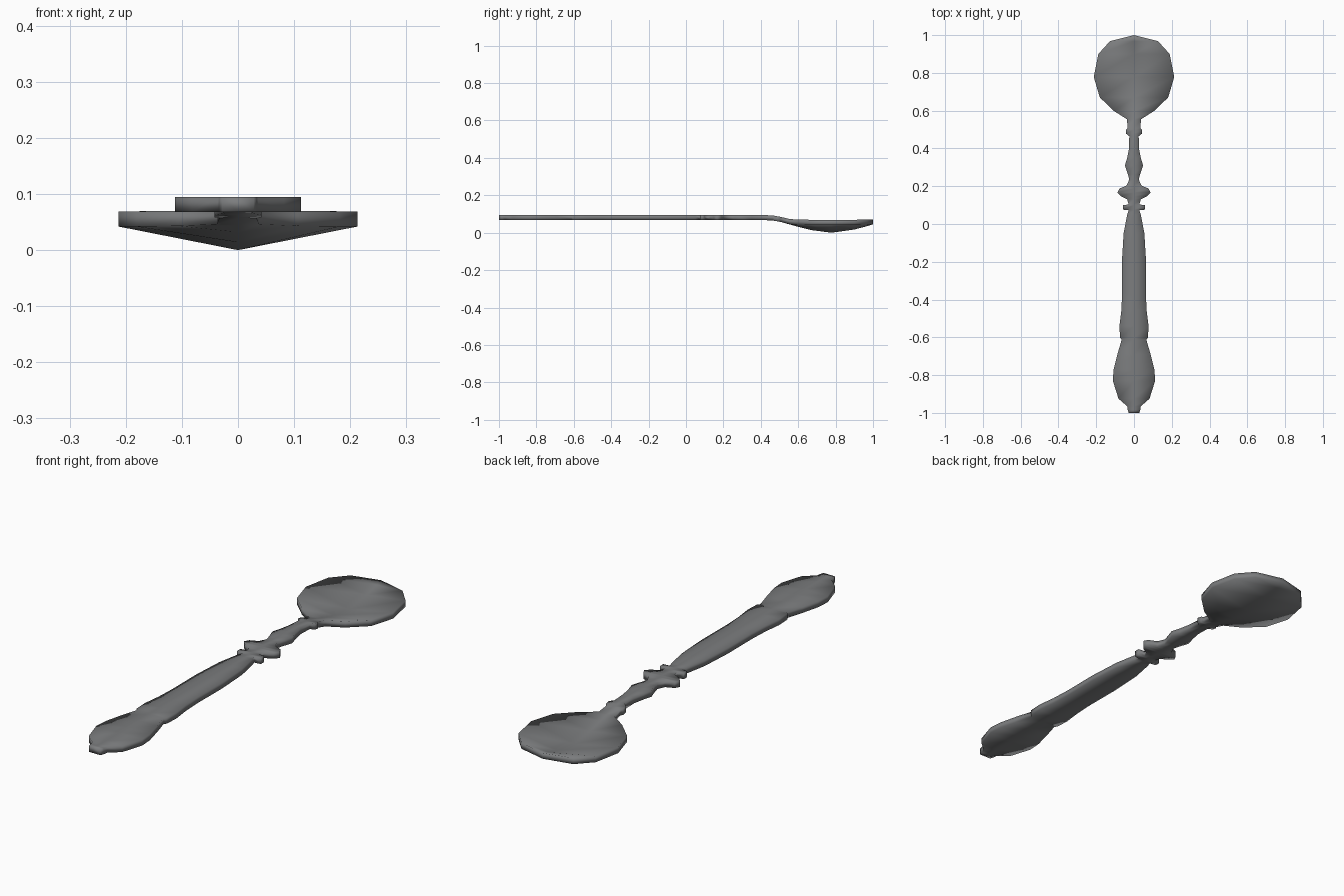
import bpy, bmesh

if "Cube" in bpy.data.objects:
    bpy.data.objects.remove(bpy.data.objects["Cube"])

T = 0.027  # metal thickness

# Outline stations from handle butt to neck: (y, half width)
handle = [(-1.0, .028), (-.985, .033), (-.965, .036), (-.925, .082), (-.83, .112), (-.77, .108),
          (-.69, .088), (-.612, .065), (-.602, .074), (-.54, .077), (-.46, .067), (-.37, .063),
          (-.2, .064), (-.05, .055), (.05, .036), (.073, .028), (.076, .058), (.1, .058),
          (.103, .028), (.13, .036), (.148, .07), (.167, .088), (.188, .076), (.203, .04),
          (.235, .025), (.262, .032), (.31, .048), (.35, .036), (.4, .026), (.465, .025),
          (.478, .042), (.5, .042), (.508, .033)]
# Bowl stations: (y, half width, rim underside z, keel underside z)
bowl = [(.555, .038, .046, .044), (.598, .106, .043, .032), (.67, .181, .042, .014),
        (.778, .213, .042, .0), (.9, .189, .042, .017), (.968, .127, .043, .035)]


def handle_z(y):
    """Flat handle that starts dipping just before the bowl."""
    return .068 - max(0, y - .45) * .19


stations = [(y, w, handle_z(y), handle_z(y)) for y, w in handle] + bowl

bm = bmesh.new()


def row(y, w, rim, keel, lift):
    return [bm.verts.new((x, y, z + lift)) for x, z in ((-w, rim), (0, keel), (w, rim))]


top = [row(*s, T) for s in stations]
bot = [row(*s, 0) for s in stations]
tip_t = bm.verts.new((0, 1.0, .045 + T - .002))
tip_b = bm.verts.new((0, 1.0, .045))

# Upper and lower skins and side walls
for i in range(len(stations) - 1):
    a, b, c, d = top[i], top[i + 1], bot[i], bot[i + 1]
    for k in (0, 1):
        bm.faces.new((a[k], a[k + 1], b[k + 1], b[k]))
        bm.faces.new((c[k + 1], c[k], d[k], d[k + 1]))
    for k in (0, 2):
        bm.faces.new((a[k], b[k], d[k], c[k]))
# Bowl tip and handle butt caps
for k in (0, 1):
    bm.faces.new((top[-1][k], top[-1][k + 1], tip_t))
    bm.faces.new((bot[-1][k + 1], bot[-1][k], tip_b))
    bm.faces.new((top[0][k], top[0][k + 1], bot[0][k + 1], bot[0][k]))
for k in (0, 2):
    bm.faces.new((top[-1][k], tip_t, tip_b, bot[-1][k]))

bmesh.ops.recalc_face_normals(bm, faces=bm.faces)
for f in bm.faces:
    f.smooth = True

mesh = bpy.data.meshes.new("spoon")
bm.to_mesh(mesh)
bm.free()
spoon = bpy.data.objects.new("spoon", mesh)
bpy.context.collection.objects.link(spoon)

# Dark pewter metal
metal = bpy.data.materials.new("dark pewter")
metal.diffuse_color = (.2, .205, .21, 1)
metal.use_nodes = True
metal.node_tree.nodes["Principled BSDF"].inputs["Base Color"].default_value = metal.diffuse_color
mesh.materials.append(metal)
